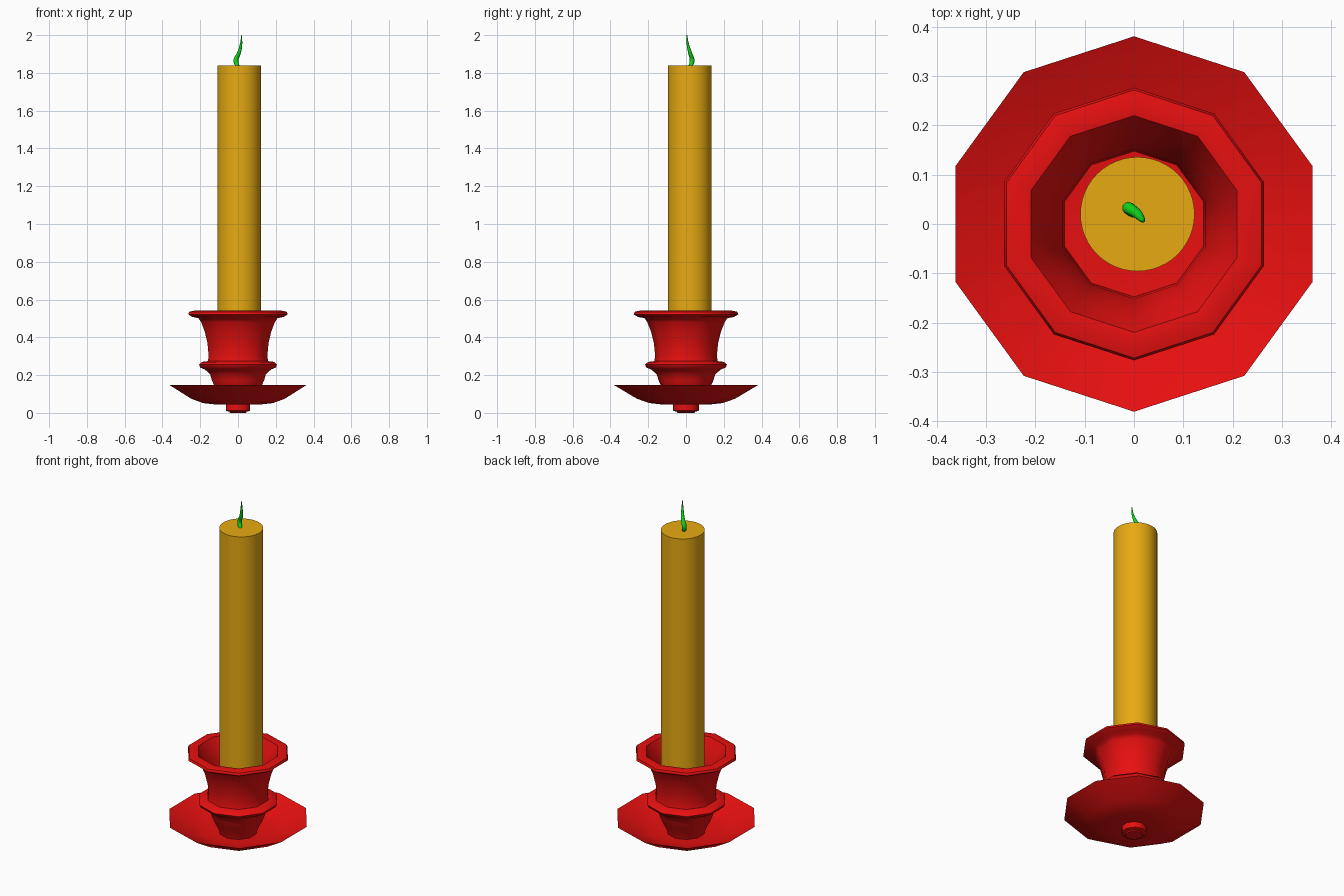
import bpy, bmesh
from math import pi, radians
from mathutils import Matrix, Vector

cube = bpy.data.objects.get("Cube")
if cube:
    bpy.data.objects.remove(cube, do_unlink=True)


def material(name, rgb):
    m = bpy.data.materials.new(name)
    m.use_nodes = True
    m.diffuse_color = (*rgb, 1)
    m.node_tree.nodes["Principled BSDF"].inputs["Base Color"].default_value = (*rgb, 1)
    return m


def smooth(obj, angle):
    bpy.ops.object.select_all(action="DESELECT")
    obj.select_set(True)
    bpy.context.view_layer.objects.active = obj
    bpy.ops.object.shade_smooth_by_angle(angle=radians(angle))


def lathe(name, profile, sides, mat, centre=(0, 0), angle=45):
    """Spin an (r, z) profile, running from axis to axis, about z."""
    bm = bmesh.new()
    verts = [bm.verts.new((0, r, z)) for r, z in profile]
    edges = [bm.edges.new(pair) for pair in zip(verts, verts[1:])]
    bmesh.ops.spin(bm, geom=verts + edges, cent=(0, 0, 0), axis=(0, 0, 1),
                   angle=2 * pi, steps=sides, use_merge=True)
    bmesh.ops.remove_doubles(bm, verts=bm.verts, dist=0.0005)
    bmesh.ops.recalc_face_normals(bm, faces=bm.faces)
    bmesh.ops.translate(bm, verts=bm.verts, vec=(*centre, 0))
    mesh = bpy.data.meshes.new(name)
    bm.to_mesh(mesh)
    bm.free()
    mesh.materials.append(mat)
    obj = bpy.data.objects.new(name, mesh)
    bpy.context.collection.objects.link(obj)
    smooth(obj, angle)
    return obj


red = material("red glaze", (0.8, 0.005, 0.005))
wax = material("golden wax", (0.8, 0.4, 0.006))
green = material("green wick", (0.005, 0.7, 0.012))

# Holder: foot, dish, stem, collar ring and flared cup in one outline
foot = [(0, 0.005), (0.045, 0.005), (0.068, 0.012), (0.068, 0.045)]
dish = [(0.13, 0.045), (0.195, 0.052), (0.26, 0.075), (0.381, 0.147),
        (0.25, 0.085), (0.18, 0.068), (0.1, 0.066)]
stem = [(0.11, 0.1), (0.131, 0.14), (0.146, 0.175), (0.155, 0.205), (0.185, 0.23)]
ring = [(0.21, 0.24), (0.217, 0.255), (0.2, 0.27), (0.168, 0.274)]
cup = [(0.163, 0.3), (0.17, 0.37), (0.185, 0.43), (0.205, 0.48), (0.22, 0.502)]
rim = [(0.255, 0.508), (0.277, 0.522), (0.272, 0.535), (0.245, 0.541), (0.22, 0.538)]
bowl = [(0.19, 0.48), (0.165, 0.41), (0.152, 0.34), (0.148, 0.29), (0, 0.28)]
lathe("candle_holder", foot + dish + stem + ring + cup + rim + bowl, 10, red, angle=50)

# Candle: slightly off centre in the cup
lathe("candle", [(0, 0.282), (0.116, 0.282), (0.116, 1.838), (0, 1.838)],
      48, wax, (0.007, 0.02))

# Foot pad that touches the ground
lathe("foot_pad", [(0, 0), (0.045, 0), (0.05, 0.006), (0, 0.006)], 10, red)

# Wick: curled, tapering to a point
curve = bpy.data.curves.new("wick", "CURVE")
curve.dimensions = "3D"
curve.bevel_depth = 0.013
curve.bevel_resolution = 3
curve.use_fill_caps = True
path = [(0, 0.022, 1.83, 0.8), (-0.011, 0.032, 1.865, 1),
        (0.005, 0.022, 1.905, 0.8), (0.016, 0.01, 1.95, 0.5), (0.019, 0.005, 2.0, 0.12)]
spline = curve.splines.new("BEZIER")
spline.bezier_points.add(len(path) - 1)
for point, (x, y, z, r) in zip(spline.bezier_points, path):
    point.co = (x, y, z)
    point.radius = r
    point.handle_left_type = point.handle_right_type = "AUTO"
curve.materials.append(green)
wick = bpy.data.objects.new("wick", curve)
bpy.context.collection.objects.link(wick)
bpy.ops.object.select_all(action="DESELECT")
wick.select_set(True)
bpy.context.view_layer.objects.active = wick
bpy.ops.object.convert(target="MESH")
smooth(bpy.context.view_layer.objects.active, 60)
